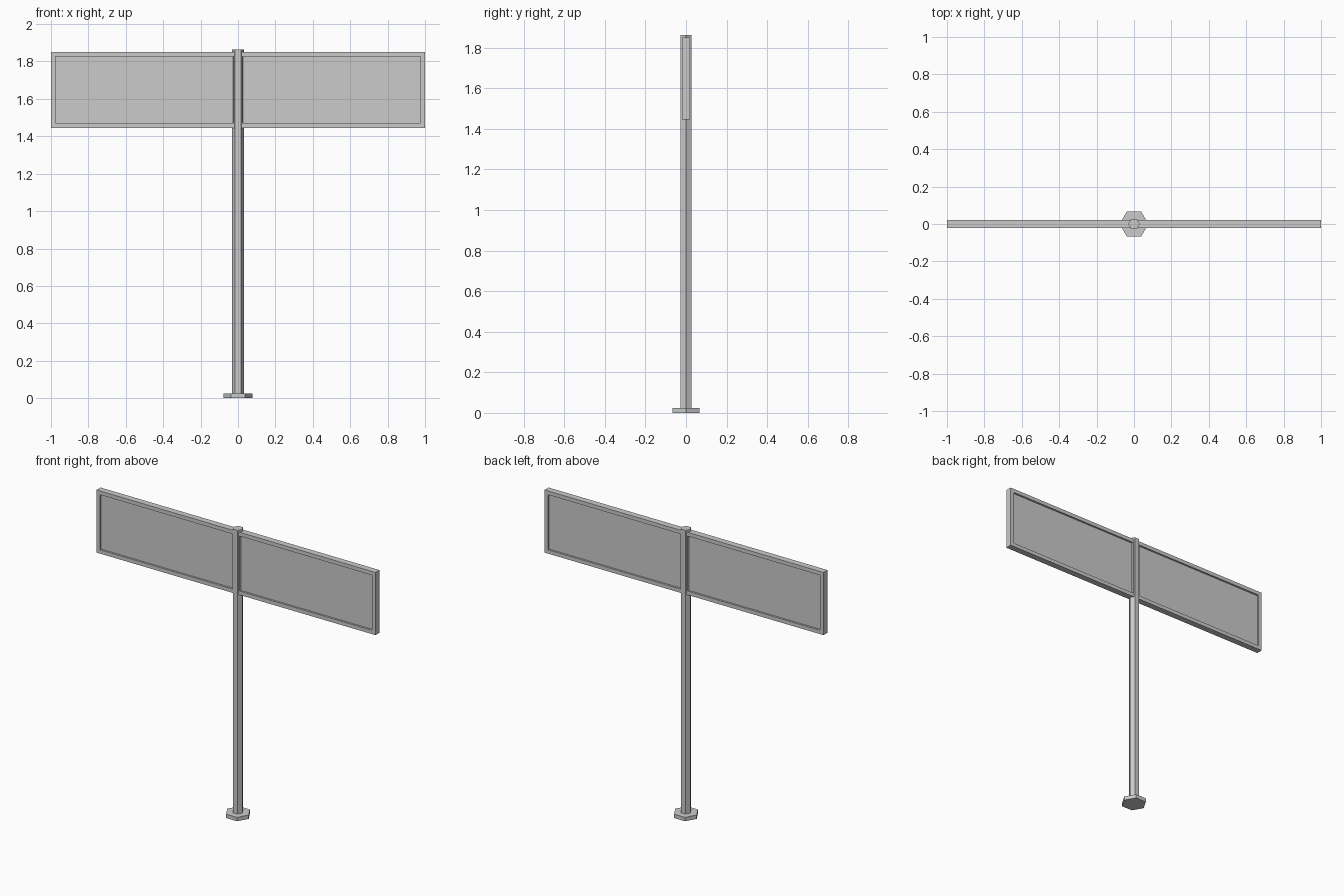
import bpy, bmesh
from math import cos, sin, pi
from mathutils import Vector

if "Cube" in bpy.data.objects:
    bpy.data.objects.remove(bpy.data.objects["Cube"])


def finish(bm, name):
    bmesh.ops.recalc_face_normals(bm, faces=bm.faces)
    mesh = bpy.data.meshes.new(name)
    bm.to_mesh(mesh)
    bm.free()
    obj = bpy.data.objects.new(name, mesh)
    bpy.context.collection.objects.link(obj)
    return obj


def hex_prism(name, radius, z0, z1):
    bm = bmesh.new()
    ring = [bm.verts.new((radius * cos(i * pi / 3), radius * sin(i * pi / 3), z0))
            for i in range(6)]
    face = bm.faces.new(ring)
    ext = bmesh.ops.extrude_face_region(bm, geom=[face], use_keep_orig=True)
    top = [g for g in ext["geom"] if isinstance(g, bmesh.types.BMVert)]
    bmesh.ops.translate(bm, verts=top, vec=(0, 0, z1 - z0))
    return finish(bm, name)


def sign_panel(name, side):
    bm = bmesh.new()
    bmesh.ops.create_cube(bm, size=1)
    bmesh.ops.scale(bm, verts=bm.verts, vec=(1.0, 0.041, 0.406))
    bmesh.ops.translate(bm, verts=bm.verts, vec=(0.5 * side, 0, 1.648))
    # raised frame around a recessed board, front and back
    bm.normal_update()
    faces = [f for f in bm.faces if abs(f.normal.y) > 0.9]
    bmesh.ops.inset_individual(bm, faces=faces, thickness=0.035)
    for f in faces:
        bmesh.ops.inset_individual(bm, faces=[f], thickness=0.0, depth=-0.012)
    return finish(bm, name)


# Base plate and post
hex_prism("base_plate", 0.077, 0.0, 0.025)
hex_prism("post", 0.031, 0.025, 1.863)

# Two framed panels, one on each side of the post
for label, side in (("left", -1), ("right", 1)):
    sign_panel(label + "_panel", side)
